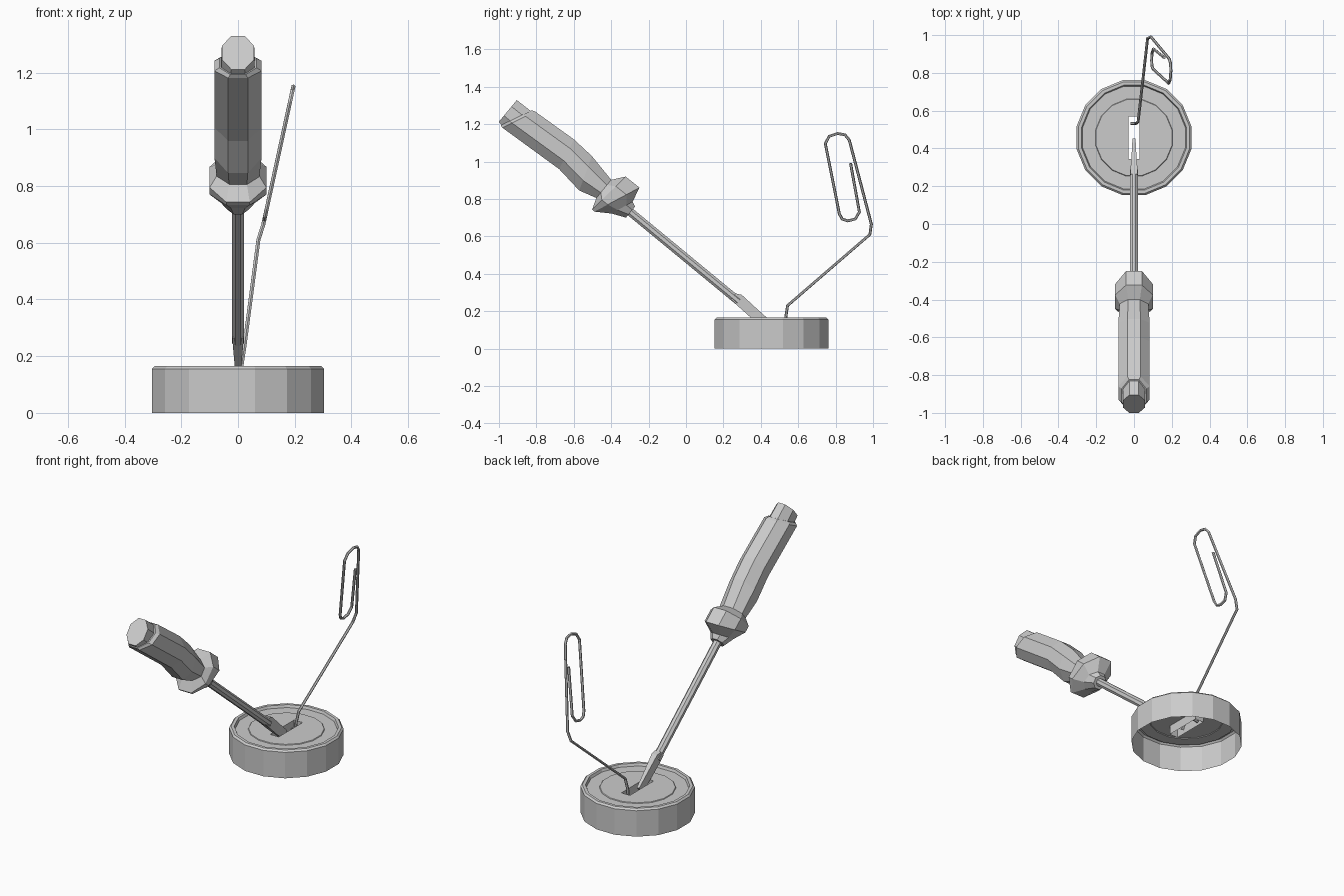
import bpy, bmesh, math
from mathutils import Vector

if "Cube" in bpy.data.objects:
    bpy.data.objects.remove(bpy.data.objects["Cube"])

def finish(name, bm):
    bmesh.ops.recalc_face_normals(bm, faces=bm.faces)
    me = bpy.data.meshes.new(name)
    bm.to_mesh(me)
    bm.free()
    ob = bpy.data.objects.new(name, me)
    bpy.context.collection.objects.link(ob)
    return ob

def bridge(bm, a, b):
    k = len(a)
    for i in range(k):
        bm.faces.new((a[i], a[(i + 1) % k], b[(i + 1) % k], b[i]))

# Screwdriver axis: s runs from the handle end to the tip, n is across it
END = Vector((0, -0.953, 1.27))
ALONG = Vector((0, 0.772, -0.636))
ACROSS = Vector((0, 0.636, 0.772))

def loft(name, rings, sides):
    """Each ring: (s, n) at its low side, (s, n) at its high side, half width in x."""
    bm = bmesh.new()
    loops = []
    for s0, n0, s1, n1, w in rings:
        lo = END + ALONG * s0 + ACROSS * n0
        hi = END + ALONG * s1 + ACROSS * n1
        mid, half = (lo + hi) / 2, (hi - lo) / 2
        k = 1 / math.cos(math.pi / sides)
        loop = []
        for i in range(sides):
            a = 2 * math.pi * (i + 0.5) / sides
            loop.append(bm.verts.new(mid + half * math.sin(a) * k
                                     + Vector((w * math.cos(a) * k, 0, 0))))
        loops.append(loop)
    for a, b in zip(loops, loops[1:]):
        bridge(bm, a, b)
    bm.faces.new(loops[0])
    bm.faces.new(loops[-1])
    return finish(name, bm)

loft("handle_end_cap", [(0, -.076, 0, .076, .057), (.04, -.079, .12, .079, .06)], 8)
loft("handle_grip", [
    (.02, -.083, .097, .085, .066), (.035, -.087, .115, .091, .083),
    (.41, -.065, .37, .108, .083), (.565, -.085, .50, .10, .083),
    (.67, -.055, .665, .067, .075)], 8)
loft("handle_collar", [
    (.66, -.055, .66, .067, .075), (.683, -.12, .709, .13, .1),
    (.70, -.12, .804, .132, .1), (.777, -.07, .823, .05, .06),
    (.85, -.038, .85, .038, .038)], 8)
loft("driver_shaft", [(.83, -.022, .83, .022, .022), (1.60, -.022, 1.60, .022, .022)], 8)
loft("driver_blade", [
    (1.56, -.018, 1.56, .022, .020), (1.60, -.022, 1.59, .037, .018),
    (1.70, -.026, 1.70, .031, .012), (1.80, -.026, 1.80, .027, .008)], 4)

# Lock face: open-bottomed lathe with a recessed plate and a keyway slot
CY, SIDES = 0.457, 16
bm = bmesh.new()
rings = []
for r, z in [(.310, 0), (.310, .155), (.300, .165), (.283, .165), (.277, .150), (.208, .150), (.205, .154)]:
    rings.append([bm.verts.new((r * math.cos(2 * math.pi * (i + .5) / SIDES),
                                CY + r * math.sin(2 * math.pi * (i + .5) / SIDES), z))
                  for i in range(SIDES)])
for a, b in zip(rings, rings[1:]):
    bridge(bm, a, b)
corners = [(-.028, .345), (.028, .345), (.028, .57), (-.028, .57)]
top = [bm.verts.new((x, y, .154)) for x, y in corners]
low = [bm.verts.new((x, y, .10)) for x, y in corners]
bridge(bm, top, low)
edges = [bm.edges.get((l[i], l[(i + 1) % len(l)])) for l in (rings[-1], top) for i in range(len(l))]
bmesh.ops.triangle_fill(bm, edges=edges, use_beauty=True, normal=(0, 0, 1))
finish("lock_face", bm)

# Bent paperclip pick: hook and arm, then the loops in a leaning plane
path = [(-.018, .533, .115), (.008, .533, .118), (.012, .533, .165),
        (.022, .543, .23), (.072, .983, .61)]
loop = [(.991, .665), (.873, 1.115), (.85, 1.143), (.81, 1.150), (.765, 1.135), (.745, 1.096),
        (.82, .72), (.835, .693), (.865, .683), (.905, .693), (.927, .73), (.88, .99)]
path += [(.09 + (z - .668) * .218, y, z) for y, z in loop]
cu = bpy.data.curves.new("paperclip_pick", 'CURVE')
cu.dimensions = '3D'
cu.bevel_depth = .008
cu.bevel_resolution = 1
cu.use_fill_caps = True
sp = cu.splines.new('POLY')
sp.points.add(len(path) - 1)
for p, co in zip(sp.points, path):
    p.co = (*co, 1)
sp.use_smooth = False
clip = bpy.data.objects.new("paperclip_pick", cu)
bpy.context.collection.objects.link(clip)
